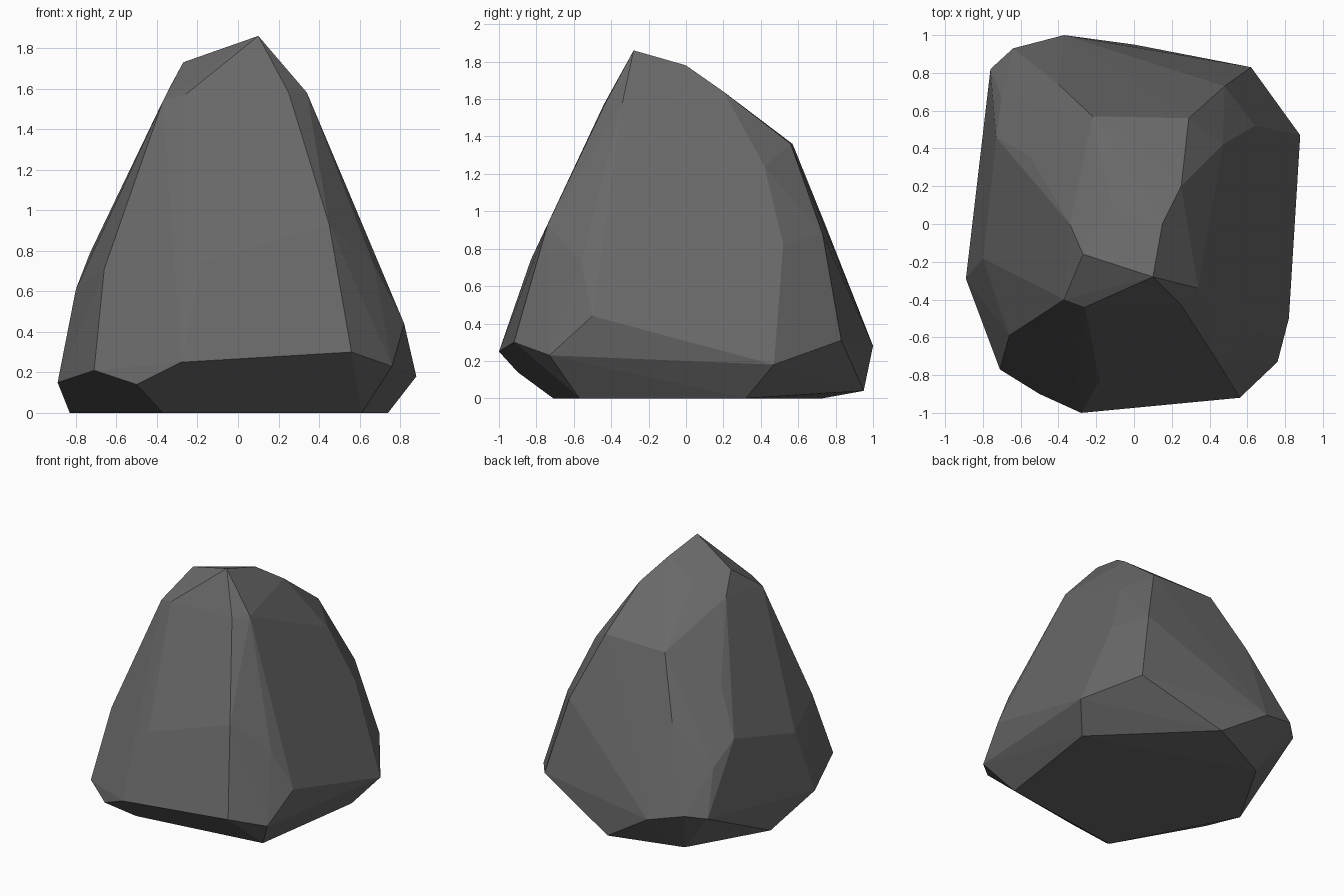
import bpy
import bmesh
from math import radians
from mathutils import Vector

# Remove the default cube only
default_cube = bpy.data.objects.get("Cube")
if default_cube is not None:
    bpy.data.objects.remove(default_cube, do_unlink=True)


def make_material(name, colour):
    """One flat, matt colour for viewport and render."""
    material = bpy.data.materials.new(name)
    material.use_nodes = True
    material.diffuse_color = colour
    shader = next(node for node in material.node_tree.nodes
                  if node.type == "BSDF_PRINCIPLED")
    shader.inputs["Base Color"].default_value = colour
    shader.inputs["Roughness"].default_value = 0.9
    return material


def make_faceted_stone(name, corners, material, flat_angle):
    """Wrap the corners in a tight skin of flat facets."""
    bm = bmesh.new()
    for corner in corners:
        bm.verts.new(Vector(corner))
    hull = bmesh.ops.convex_hull(bm, input=bm.verts[:])
    spare = {item for key in ("geom_interior", "geom_unused")
             for item in hull[key] if isinstance(item, bmesh.types.BMVert)}
    bmesh.ops.delete(bm, geom=[v for v in spare if v.is_valid],
                     context="VERTS")

    # Merge nearly coplanar triangles into larger facets
    bmesh.ops.dissolve_limit(bm, angle_limit=flat_angle,
                             verts=bm.verts[:], edges=bm.edges[:])
    bmesh.ops.recalc_face_normals(bm, faces=bm.faces[:])
    for face in bm.faces:
        face.smooth = False

    mesh = bpy.data.meshes.new(name)
    bm.to_mesh(mesh)
    bm.free()
    mesh.materials.append(material)
    stone = bpy.data.objects.new(name, mesh)
    bpy.context.collection.objects.link(stone)
    return stone


# Flat underside outline
underside = [(x, y, 0) for x, y in (
    (-.37, -.71), (.61, -.57), (.74, .32), (-.5, .73), (-.83, .16))]

# Widest band, just above the ground
foot = [
    (-.28, -1, .25), (.56, -.92, .3), (.76, -.73, .23), (.82, -.5, .44),
    (.88, .47, .18), (.62, .83, .31), (0, .95, .04), (-.37, 1, .28),
    (-.64, .93, .35), (-.76, .82, .32), (-.89, -.29, .15),
    (-.71, -.77, .21), (-.5, -.9, .14)]

# Sloping flanks
flank = [
    (-.18, -.83, .74), (.45, -.74, .93), (.67, -.56, .73), (.64, .52, .82),
    (.48, .73, .88), (-.14, .83, .72), (-.4, .74, .94), (-.7, .67, .64),
    (-.73, .46, .79), (-.8, -.18, .61), (-.66, -.59, .71)]

# Shoulders below the peak
shoulder = [
    (.47, .42, 1.24), (.29, .56, 1.36), (-.22, .57, 1.36),
    (-.55, .36, 1.11), (-.55, -.24, 1.07)]

# Peak and the ridge running back from it
crown = [
    (.1, -.28, 1.86), (-.27, -.16, 1.73), (-.37, -.4, 1.54),
    (-.26, -.44, 1.57), (.25, -.43, 1.58), (.34, -.34, 1.58),
    (.25, .2, 1.64), (.15, 0, 1.78), (-.11, .08, 1.68), (-.34, 0, 1.6)]

stone_grey = make_material("stone_grey", (.14, .14, .14, 1))
make_faceted_stone("rock", underside + foot + flank + shoulder + crown,
                   stone_grey, radians(3))
